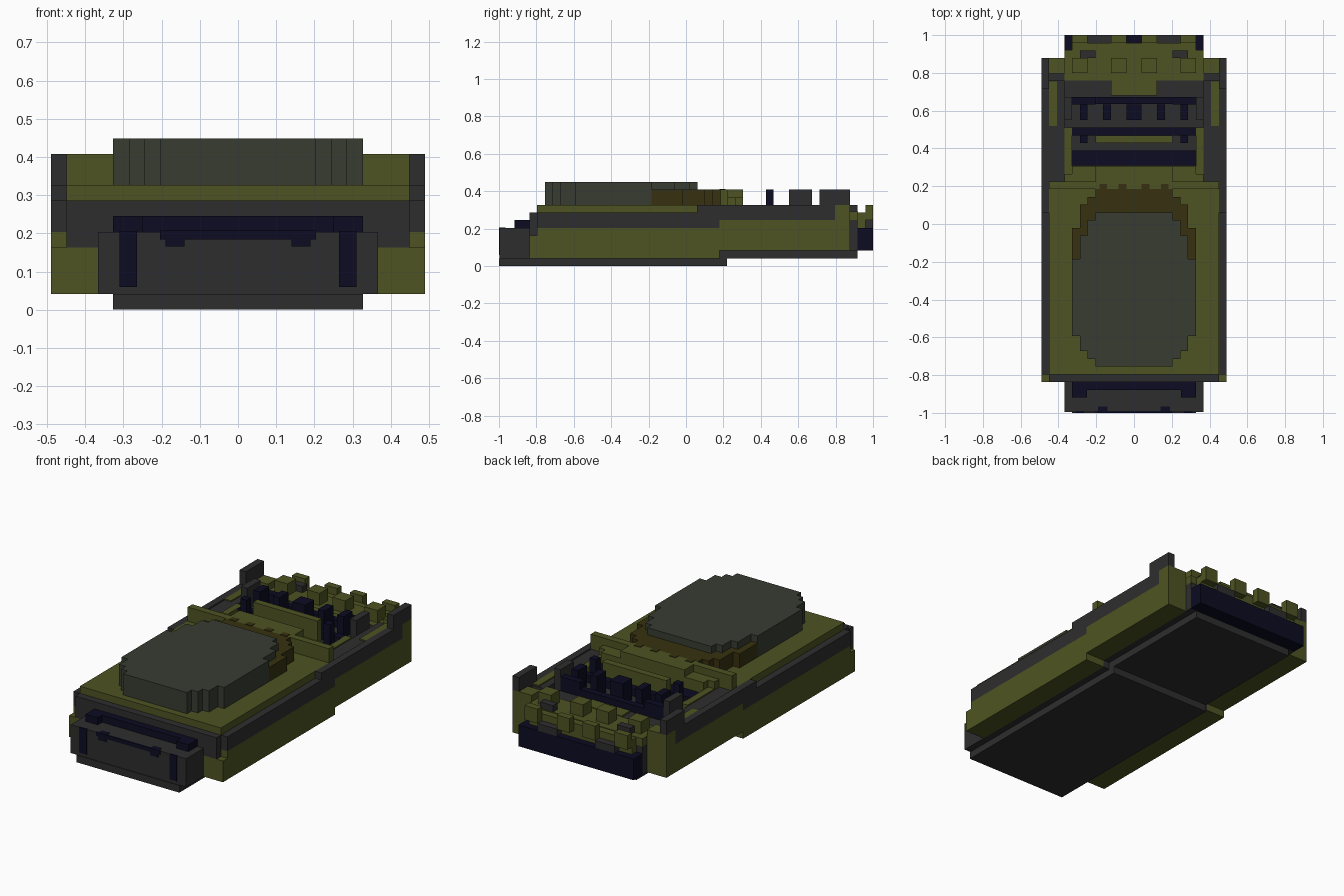
import bpy, bmesh

if "Cube" in bpy.data.objects:
    bpy.data.objects.remove(bpy.data.objects["Cube"])

U = 2 / 49  # block size of the model's grid


def material(name, rgb):
    m = bpy.data.materials.new(name)
    m.diffuse_color = (*rgb, 1)
    m.use_nodes = True
    m.node_tree.nodes["Principled BSDF"].inputs["Base Color"].default_value = m.diffuse_color
    return m


OLIVE = material("olive", (.076, .088, .016))
DARK = material("dark_grey", (.027, .027, .028))
NAVY = material("navy", (.0035, .0035, .016))
GREEN = material("grey_green", (.038, .046, .031))
BROWN = material("brown", (.038, .031, .005))


def finish(bm, name, mat):
    bmesh.ops.recalc_face_normals(bm, faces=bm.faces[:])
    me = bpy.data.meshes.new(name)
    bm.to_mesh(me)
    bm.free()
    me.materials.append(mat)
    ob = bpy.data.objects.new(name, me)
    bpy.context.collection.objects.link(ob)
    return ob


def box(name, mat, x, y, z, mirror=False):
    """Box from (min, max) ranges, optionally repeated on the other side."""
    bm = bmesh.new()
    for s in ((1, -1) if mirror else (1,)):
        geo = bmesh.ops.create_cube(bm, size=1)
        for v in geo["verts"]:
            v.co.x = s * x[v.co.x > 0]
            v.co.y = y[v.co.y > 0]
            v.co.z = z[v.co.z > 0]
    return finish(bm, name, mat)


def mid(name, mat, hx, y, z):
    return box(name, mat, (-hx, hx), y, z)


def stepped(name, mat, rows, z):
    """Prism with a stepped outline; rows are (half width, y start, y end)."""
    half = [(w, y) for w, a, b in rows for y in (a, b)]
    outline = half + [(-w, y) for w, y in reversed(half)]
    bm = bmesh.new()
    f = bm.faces.new([bm.verts.new((px, py, z[0])) for px, py in outline])
    top = bmesh.ops.extrude_face_region(bm, geom=[f])["geom"]
    for v in top:
        if isinstance(v, bmesh.types.BMVert):
            v.co.z = z[1]
    return finish(bm, name, mat)


# Lower hull
mid("belly_plate", DARK, .327, (-1, .22), (0, .041))
mid("rear_belly_plate", DARK, .327, (.18, .918), (.041, .082))
mid("front_hull", DARK, .367, (-.996, .18), (.041, .204))
mid("rear_hull", DARK, .367, (.18, .918), (.082, .245))

# Side skirts
box("front_skirt_tip", OLIVE, (.367, .49), (-.837, -.796), (.041, .163), True)
box("front_skirt", OLIVE, (.367, .49), (-.796, .18), (.041, .204), True)
box("rear_skirt", OLIVE, (.367, .49), (.18, .878), (.082, .245), True)

# Upper body rim and deck
mid("bumper_rim", DARK, .449, (-.837, -.796), (.163, .286))
mid("body_rim", DARK, .49, (-.796, .18), (.204, .286))
mid("rear_body_floor", DARK, .49, (.18, .796), (.245, .286))
box("side_rail", DARK, (.449, .49), (.06, .796), (.286, .327), True)
box("inner_rail", DARK, (.367, .449), (.22, .76), (.286, .32), True)
mid("top_deck", OLIVE, .449, (-.796, .22), (.286, .327))

# Raised hatch and the collar behind it
stepped("hatch", GREEN, [(.204, -.755, -.714), (.245, -.714, -.673),
                         (.286, -.673, -.592), (.327, -.592, -.184),
                         (.286, -.184, -.061), (.245, -.061, .02),
                         (.204, .02, .061)], (.327, .449))
stepped("collar", BROWN, [(.327, -.184, -.02), (.286, -.02, .102),
                          (.245, .102, .143), (.204, .143, .184)],
        (.327, .408))
for i, cx in enumerate((-.163, -.061, .061, .163)):
    box(f"collar_tooth_{i}", BROWN, (cx - U / 2, cx + U / 2),
        (.18, .212), (.327, .411))

# Ridge behind the collar
mid("ridge", OLIVE, .449, (.184, .225), (.327, .408))
mid("ridge_step", OLIVE, .367, (.225, .265), (.286, .367))
mid("ridge_back", OLIVE, .327, (.265, .306), (.286, .367))
mid("ridge_centre", OLIVE, .204, (.225, .306), (.286, .408))
box("pit_side", OLIVE, (.327, .367), (.265, .51), (.286, .327), True)

# Engine pit
mid("pit_bar_front", NAVY, .327, (.31, .39), (.286, .306))
mid("pit_wall", OLIVE, .204, (.429, .469), (.286, .408))
mid("pit_bar_rear", NAVY, .327, (.469, .51), (.286, .327))
box("pit_post", NAVY, (.245, .286), (.429, .469), (.286, .408), True)
mid("cylinder_bar", NAVY, .286, (.635, .673), (.286, .327))
for name, a, b in (("outer", .245, .286), ("inner", .122, .163)):
    box(f"{name}_cylinder", NAVY, (a, b), (.551, .633), (.286, .408), True)
box("cylinder_foot", NAVY, (.204, .327), (.633, .673), (.286, .367), True)
mid("centre_cylinder", NAVY, .041, (.551, .633), (.286, .408))
box("pit_block", DARK, (.327, .367), (.551, .673), (.286, .408), True)
box("rail_strip", OLIVE, (.408, .449), (.52, .755), (.286, .327), True)

# Rear deck
mid("rear_deck", OLIVE, .367, (.76, .92), (.245, .29))
mid("rear_deck_tongue", OLIVE, .122, (.68, .76), (.286, .295))
box("rear_deck_corner", OLIVE, (.367, .49), (.796, .878), (.245, .327), True)
box("flag_plate", DARK, (.449, .49), (.714, .878), (.327, .408), True)
mid("rear_ledge", OLIVE, .327, (.918, .959), (.204, .286))
for name, a, b in (("outer", .245, .327), ("inner", .041, .122)):
    box(f"{name}_rear_cube", OLIVE, (a, b), (.959, 1), (.245, .327), True)
    box(f"{name}_deck_cube", OLIVE, (a, b), (.8, .878), (.286, .36), True)
box("rear_vent", DARK, (.122, .245), (.959, 1), (.204, .245), True)
box("deck_handle", DARK, (.204, .286), (.878, .918), (.286, .327), True)
mid("rear_bumper", NAVY, .367, (.918, 1), (.082, .204))

# Nose fittings
mid("nose_bar", NAVY, .327, (-.878, -.837), (.204, .245))
box("nose_bar_end", NAVY, (.25, .327), (-.918, -.878), (.204, .245), True)
mid("nose_grip", NAVY, .204, (-1, -.99), (.184, .207))
box("nose_grip_end", NAVY, (.14, .19), (-1, -.965), (.165, .207), True)
box("nose_strut", NAVY, (.265, .31), (-1, -.99), (.06, .206), True)
